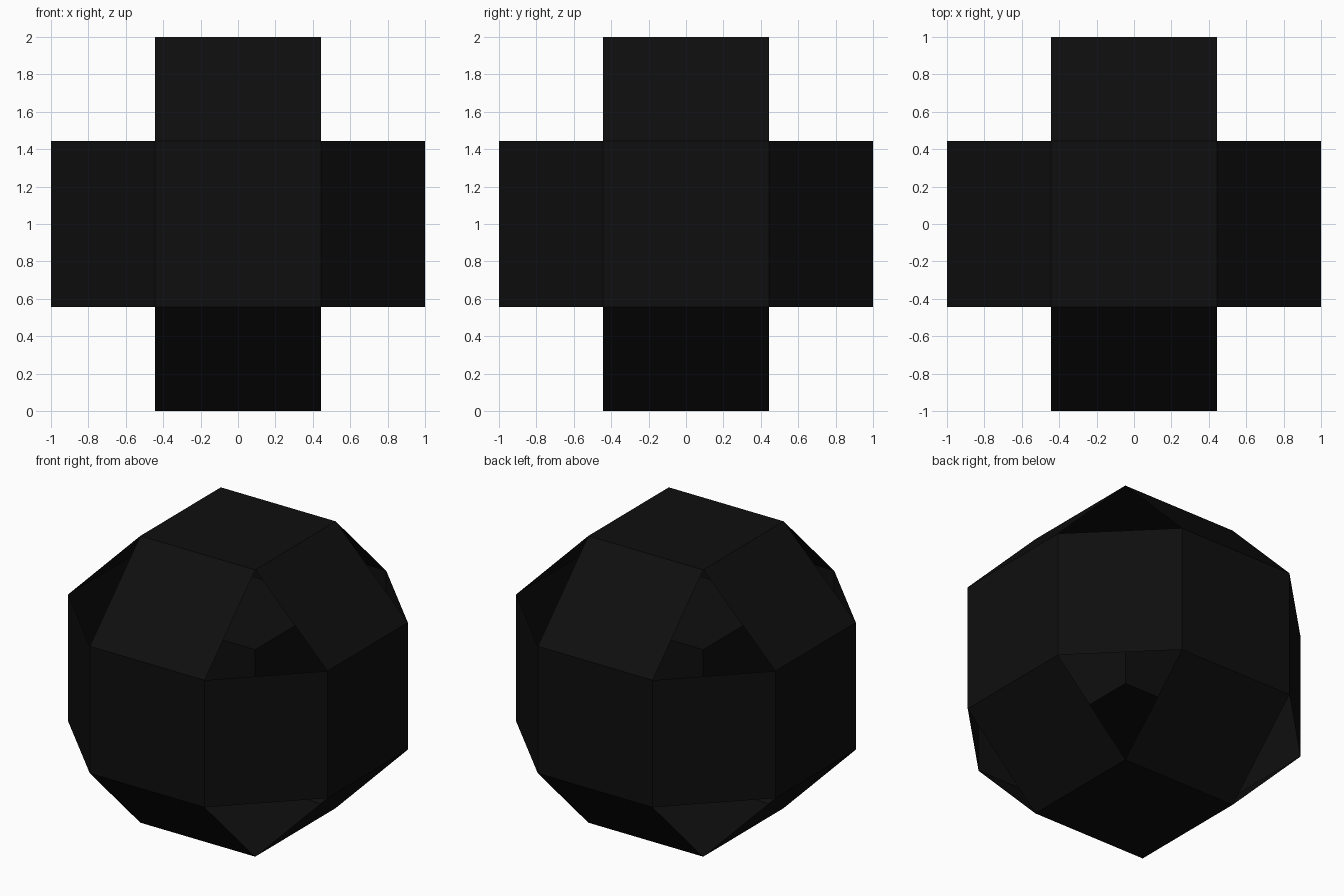
import bpy
import bmesh
from mathutils import Matrix

cube = bpy.data.objects.get("Cube")
if cube:
    bpy.data.objects.remove(cube, do_unlink=True)

HALF = 1.0      # outer half size
PANEL = 0.443   # half width of each square panel

# One near-black colour
black = bpy.data.materials.new("near_black")
black.use_nodes = True
colour = (0.0045, 0.0045, 0.0045, 1.0)
black.diffuse_color = colour
black.node_tree.nodes["Principled BSDF"].inputs["Base Color"].default_value = colour


def add_box(name, half, chamfer=0.0):
    """Cube centred at z = 1; a chamfer gives a shell with open corners."""
    bm = bmesh.new()
    bmesh.ops.create_cube(bm, size=2 * half, matrix=Matrix.Translation((0, 0, HALF)))
    if chamfer:
        bmesh.ops.bevel(bm, geom=bm.edges[:], offset=chamfer, offset_type='OFFSET',
                        segments=1, profile=0.5, affect='EDGES')
        corners = [f for f in bm.faces if len(f.verts) == 3]
        bmesh.ops.delete(bm, geom=corners, context='FACES_ONLY')
    mesh = bpy.data.meshes.new(name)
    bm.to_mesh(mesh)
    bm.free()
    mesh.materials.append(black)
    obj = bpy.data.objects.new(name, mesh)
    bpy.context.collection.objects.link(obj)
    return obj


# Thin shell of 18 square panels, with triangular openings at the 8 corners
add_box("outer_shell", HALF, HALF - PANEL)

# Solid cube inside, seen through the openings
add_box("inner_core", PANEL)
